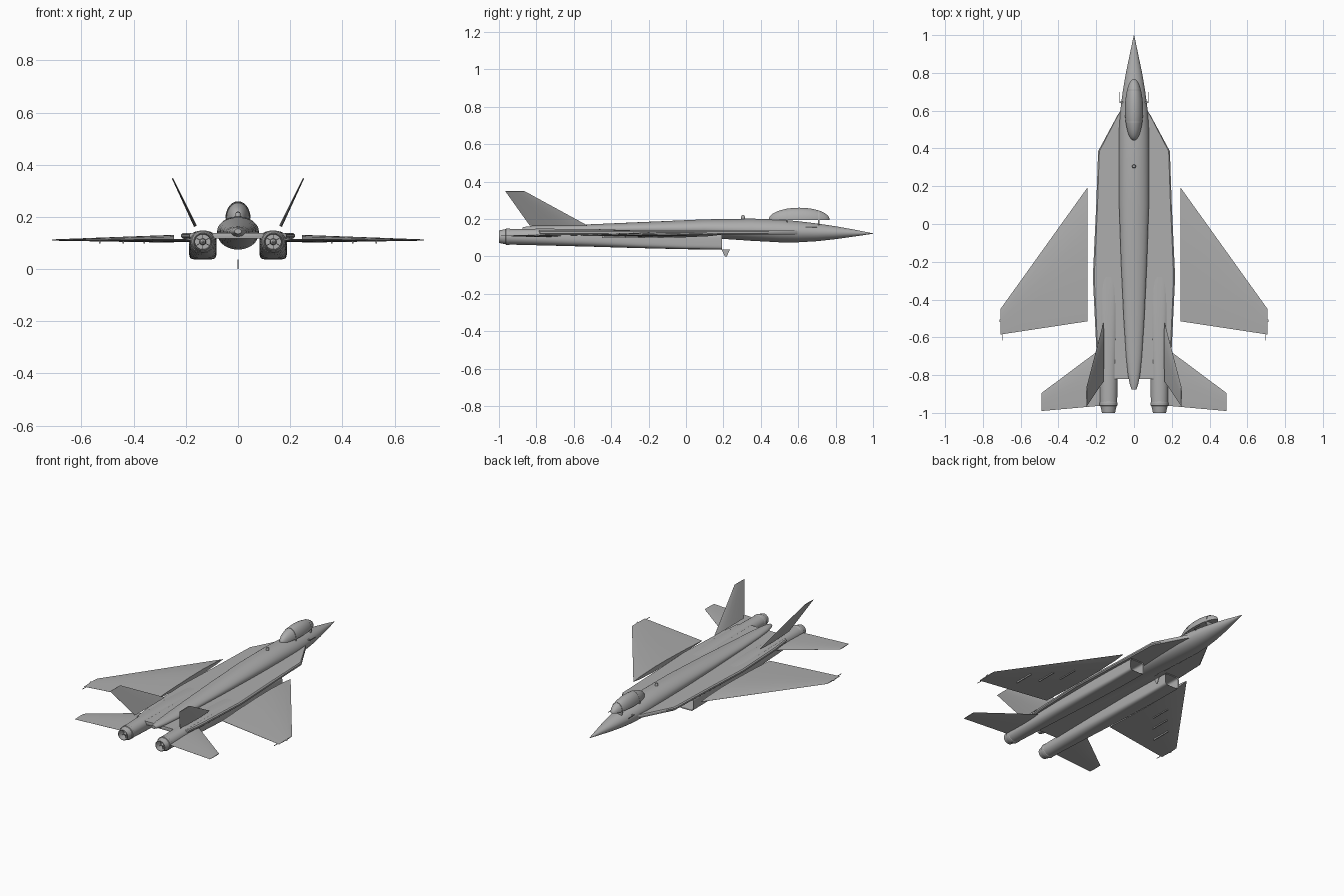
import bpy, bmesh, math
from mathutils import Vector

if "Cube" in bpy.data.objects:
    bpy.data.objects.remove(bpy.data.objects["Cube"])

grey = bpy.data.materials.new("hull grey")
grey.diffuse_color = (0.42, 0.42, 0.42, 1)
grey.use_nodes = True
grey.node_tree.nodes["Principled BSDF"].inputs["Base Color"].default_value = grey.diffuse_color


def finish(name, bm, mirror=False, angle=30):
    bmesh.ops.recalc_face_normals(bm, faces=bm.faces)
    me = bpy.data.meshes.new(name)
    bm.to_mesh(me)
    bm.free()
    me.materials.append(grey)
    ob = bpy.data.objects.new(name, me)
    bpy.context.collection.objects.link(ob)
    bpy.ops.object.select_all(action='DESELECT')
    ob.select_set(True)
    bpy.context.view_layer.objects.active = ob
    bpy.ops.object.shade_smooth_by_angle(angle=math.radians(angle))
    if mirror:
        m = ob.modifiers.new("mirror", 'MIRROR')
        m.use_mirror_merge = False
    return ob


def ring(y, cx, cz, rx, rz, n=2.0, seg=40):
    """Superellipse cross-section across the y axis."""
    pts = []
    for i in range(seg):
        a = 2 * math.pi * (i + 0.5) / seg
        c, s = math.cos(a), math.sin(a)
        pts.append((cx + rx * math.copysign(abs(c) ** (2 / n), c), y,
                    cz + rz * math.copysign(abs(s) ** (2 / n), s)))
    return pts


def loft(name, rings, mirror=False, angle=30):
    bm = bmesh.new()
    vs = [[bm.verts.new(p) for p in r] for r in rings]
    k = len(vs[0])
    for a, b in zip(vs, vs[1:]):
        for i in range(k):
            bm.faces.new((a[i], a[(i + 1) % k], b[(i + 1) % k], b[i]))
    bm.faces.new(vs[0])
    bm.faces.new(vs[-1])
    return finish(name, bm, mirror, angle)


def surface(name, root, tip, normal, t_root, t_tip):
    """Thin aerofoil between a root chord and a tip chord."""
    prof = [(0, 0.04), (0.1, 0.6), (0.3, 1), (0.5, 0.95), (0.75, 0.6), (1, 0.08)]
    n = Vector(normal).normalized()
    rings = []
    for (le, te), t in ((root, t_root), (tip, t_tip)):
        le, te = Vector(le), Vector(te)
        up = [le.lerp(te, u) + n * (h * t / 2) for u, h in prof]
        dn = [le.lerp(te, u) - n * (h * t / 2) for u, h in prof]
        rings.append(up + dn[::-1])
    return loft(name, rings, True, 30)


def box(name, lo, hi, mirror=False):
    x0, y0, z0 = lo
    x1, y1, z1 = hi
    return loft(name, [[(x0, y, z0), (x1, y, z0), (x1, y, z1), (x0, y, z1)] for y in (y0, y1)], mirror)


# fuselage: y, half width, bottom, top
body = [(1.0, 0.001, 0.121, 0.123), (0.9, 0.022, 0.106, 0.143), (0.8, 0.043, 0.092, 0.161),
        (0.7, 0.060, 0.081, 0.176), (0.6, 0.073, 0.075, 0.188), (0.5, 0.079, 0.075, 0.197),
        (0.35, 0.080, 0.083, 0.202), (0.1, 0.079, 0.100, 0.198), (-0.2, 0.069, 0.110, 0.185),
        (-0.5, 0.055, 0.118, 0.172), (-0.7, 0.042, 0.120, 0.166), (-0.8, 0.032, 0.122, 0.163),
        (-0.85, 0.022, 0.130, 0.160), (-0.875, 0.013, 0.135, 0.155)]
loft("fuselage", [ring(y, 0, (b + t) / 2, w, (t - b) / 2) for y, w, b, t in body])

# canopy: half ellipsoid with flat base, plus two thin frame hoops
bm = bmesh.new()
bmesh.ops.create_uvsphere(bm, u_segments=40, v_segments=24, radius=1)
for v in bm.verts:
    v.co = (v.co.x * 0.048, 0.605 + v.co.y * 0.163, 0.196 + v.co.z * 0.064)
bmesh.ops.bisect_plane(bm, geom=bm.verts[:] + bm.edges[:] + bm.faces[:],
                       plane_co=(0, 0, 0.194), plane_no=(0, 0, 1), clear_inner=True)
bmesh.ops.holes_fill(bm, edges=[e for e in bm.edges if e.is_boundary])
finish("canopy", bm)
for y in (0.54, 0.71):
    k = math.sqrt(1 - ((y - 0.605) / 0.163) ** 2)
    loft("canopy_frame", [ring(y + d, 0, 0.196, 0.0495 * k, 0.0655 * k) for d in (-0.003, 0.003)])

# flat centre body with bevelled rim
outline = [(0.07, 0.60), (0.085, 0.58), (0.19, 0.385), (0.20, 0.10), (0.218, -0.28),
           (0.20, -0.65), (0.185, -0.78), (0.11, -0.82)]
full = outline + [(-x, y) for x, y in reversed(outline)]
slices = []
for z, s in ((0.117, 0.965), (0.123, 1), (0.133, 1), (0.139, 0.965)):
    slices.append([(x * s, y, z) for x, y in full])
loft("centre_body", slices)

# engine nacelles: square intake blending to round tail, hollow front and back
X = 0.135
loft("engine_nacelle", [
    ring(0.02, X, 0.079, 0.040, 0.030, 5), ring(0.188, X, 0.077, 0.048, 0.036, 6),
    ring(0.192, X, 0.077, 0.052, 0.040, 6), ring(0.0, X, 0.081, 0.053, 0.043, 5),
    ring(-0.25, X, 0.091, 0.053, 0.047, 4), ring(-0.5, X, 0.099, 0.052, 0.0475, 3),
    ring(-0.75, X, 0.103, 0.049, 0.045, 2.3), ring(-0.95, X, 0.105, 0.046, 0.042)], True)

# nozzles: collar, tapering petals, hollow inside
loft("nozzle", [
    ring(-0.94, X, 0.105, 0.044, 0.042, 2, 20), ring(-0.945, X, 0.105, 0.047, 0.0445, 2, 20),
    ring(-0.962, X, 0.105, 0.047, 0.0445, 2, 20), ring(-0.964, X, 0.105, 0.043, 0.041, 2, 20),
    ring(-1.0, X, 0.105, 0.035, 0.034, 2, 20), ring(-1.0, X, 0.105, 0.032, 0.031, 2, 20),
    ring(-0.955, X, 0.105, 0.030, 0.029, 2, 20)], True, 25)
loft("exhaust_cone", [ring(-0.95, X, 0.105, 0.013, 0.013, 2, 16),
                      ring(-0.975, X, 0.105, 0.011, 0.011, 2, 16),
                      ring(-0.985, X, 0.105, 0.003, 0.003, 2, 16)], True)
for i in range(6):
    a = math.pi / 6 + i * math.pi / 3
    d, p = Vector((math.cos(a), 0, math.sin(a))), Vector((-math.sin(a), 0, math.cos(a))) * 0.0015
    c = Vector((X, 0, 0.105))
    quad = [c + d * 0.01 - p, c + d * 0.033 - p, c + d * 0.033 + p, c + d * 0.01 + p]
    loft("exhaust_spoke", [[q + Vector((0, y, 0)) for q in quad] for y in (-0.97, -0.958)], True)

# wings, tailplanes and canted fins
surface("wing", ((0.245, 0.195, 0.117), (0.245, -0.515, 0.115)),
        ((0.707, -0.45, 0.112), (0.707, -0.585, 0.111)), (0, 0, 1), 0.030, 0.005)
surface("tailplane", ((0.175, -0.66, 0.110), (0.175, -0.962, 0.110)),
        ((0.49, -0.895, 0.110), (0.49, -0.99, 0.110)), (0, 0, 1), 0.014, 0.004)
surface("tail_fin", ((0.163, -0.525, 0.164), (0.163, -0.835, 0.164)),
        ((0.251, -0.862, 0.348), (0.251, -0.966, 0.348)), (0.9, 0, -0.43), 0.012, 0.005)

# small fittings: wing strips, discharge rods, nose probes, spine beacon, belly blade
for x, y in ((0.36, -0.12), (0.44, -0.22), (0.53, -0.32)):
    box("wing_strip", (x - 0.003, y - 0.13, 0.098), (x + 0.003, y, 0.108), True)
box("wing_rod", (0.693, -0.618, 0.110), (0.696, -0.58, 0.113), True)
box("wingtip_light", (0.705, -0.518, 0.110), (0.713, -0.505, 0.114), True)
box("nose_probe", (0.073, 0.64, 0.154), (0.076, 0.70, 0.157), True)
box("probe_mount", (0.055, 0.64, 0.153), (0.076, 0.648, 0.157), True)
loft("spine_beacon", [[(0.010 * r * math.cos(i * math.pi / 8), 0.305 + 0.010 * r * math.sin(i * math.pi / 8), z)
                       for i in range(16)] for z, r in ((0.195, 1), (0.212, 1), (0.218, 0.7), (0.220, 0.3))])
loft("belly_blade", [[(x, 0.19, 0.036), (x, 0.235, 0.036), (x, 0.218, 0.0), (x, 0.208, 0.0)]
                     for x in (-0.002, 0.002)])
